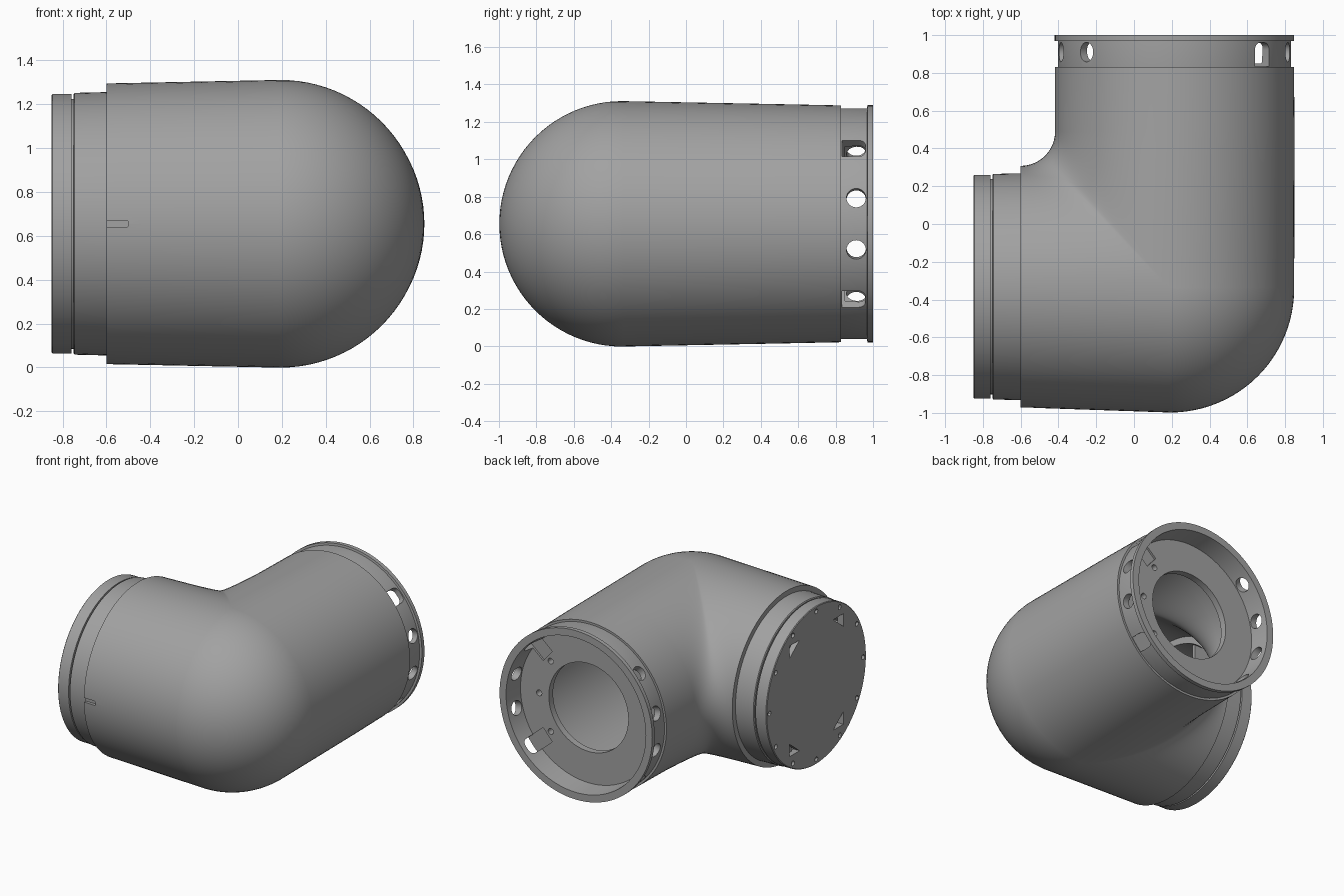
import bpy, bmesh, math
from mathutils import Vector, Matrix

if "Cube" in bpy.data.objects:
    bpy.data.objects.remove(bpy.data.objects["Cube"])

AXIS_Z = 0.655
SEG = 96

grey = bpy.data.materials.new("mid_grey")
grey.use_nodes = True
COLOUR = (0.36, 0.36, 0.36, 1)
grey.diffuse_color = COLOUR
grey.node_tree.nodes["Principled BSDF"].inputs["Base Color"].default_value = COLOUR


def finish(name, bm):
    bmesh.ops.remove_doubles(bm, verts=bm.verts, dist=0.0002)
    bmesh.ops.recalc_face_normals(bm, faces=bm.faces)
    mesh = bpy.data.meshes.new(name)
    bm.to_mesh(mesh)
    bm.free()
    mesh.materials.append(grey)
    obj = bpy.data.objects.new(name, mesh)
    bpy.context.collection.objects.link(obj)
    return obj


def activate(obj):
    bpy.ops.object.select_all(action='DESELECT')
    obj.select_set(True)
    bpy.context.view_layer.objects.active = obj


def smooth(obj):
    activate(obj)
    bpy.ops.object.shade_smooth_by_angle(angle=math.radians(30))


def loft(bm, rings, close=False):
    """Skin closed rings of points; optionally join the last ring to the first."""
    rows = [[bm.verts.new(p) for p in ring] for ring in rings]
    pairs = list(zip(rows, rows[1:]))
    if close:
        pairs.append((rows[-1], rows[0]))
    for a, b in pairs:
        n = len(a)
        for i in range(n):
            j = (i + 1) % n
            bm.faces.new((a[i], a[j], b[j], b[i]))


def revolve(name, profile, origin, axis, u):
    """Turn a closed (along, radius) profile about an axis."""
    axis, u, origin = Vector(axis), Vector(u), Vector(origin)
    v = axis.cross(u)
    bm = bmesh.new()
    angles = [math.tau * i / SEG for i in range(SEG)]
    loft(bm, [[origin + axis * a + (u * math.cos(t) + v * math.sin(t)) * r
               for t in angles] for a, r in profile], close=True)
    return finish(name, bm)


def prism(bm, outline, depth, origin, u, v, n):
    """Extrude a flat outline along n, as a cutter."""
    origin, u, v, n = Vector(origin), Vector(u), Vector(v), Vector(n)
    low = [bm.verts.new(origin + u * x + v * y) for x, y in outline]
    high = [bm.verts.new(w.co + n * depth) for w in low]
    bm.faces.new(low[::-1])
    bm.faces.new(high)
    for i in range(len(low)):
        j = (i + 1) % len(low)
        bm.faces.new((low[i], low[j], high[j], high[i]))


def cut(obj, bm):
    cutter = finish("cutter", bm)
    cutter.hide_render = True
    mod = obj.modifiers.new("cut", 'BOOLEAN')
    mod.operation, mod.solver, mod.object = 'DIFFERENCE', 'EXACT', cutter
    activate(obj)
    bpy.ops.object.modifier_apply(modifier=mod.name)
    bpy.data.objects.remove(cutter)


def circle(r, n=24):
    return [(r * math.cos(math.tau * i / n), r * math.sin(math.tau * i / n)) for i in range(n)]


def rounded(w, low, high, r):
    """Rectangle of half width w with its two upper corners rounded."""
    pts = [(-w, low), (w, low)]
    for cx, start in ((w - r, 0), (r - w, 90)):
        pts += [(cx + r * math.cos(math.radians(start + k)),
                 high - r + r * math.sin(math.radians(start + k))) for k in range(0, 91, 15)]
    return pts


# Elbow body: side arm, ball corner and back arm in one skin
corner, side_end = Vector((0.192, -0.342)), Vector((-0.6, -0.331))
back_mid, back_end = Vector((0.21, 0.49)), Vector((0.214, 0.83))
fillet, fillet_r = Vector((-0.6, 0.49)), 0.182
BALL_R = 0.656


def section(mid, outer, inner, r):
    ring = []
    for i in range(SEG):
        t = math.tau * i / SEG
        c = math.cos(t)
        p = mid + ((inner - mid) if c > 0 else (outer - mid)) * abs(c)
        ring.append((p.x, p.y, AXIS_Z + r * math.sin(t)))
    return ring


def fillet_point(degrees):
    a = math.radians(degrees)
    return fillet + Vector((math.sin(a), -math.cos(a))) * fillet_r


STEPS = 16
side, back = [], []
for k in range(STEPS + 1):
    t = k / STEPS
    s = 1 - (1 - t) ** 2
    mid, r = side_end.lerp(corner, s), 0.64 + (BALL_R - 0.64) * s
    side.append(section(mid, mid + Vector((0, -r)), fillet_point(45 * t), r))
    mid = back_mid.lerp(corner, s)
    back.append(section(mid, mid + Vector((r, 0)), fillet_point(90 - 45 * t), r))
ball = []
for k in range(1, 24):
    a = math.radians(90 * k / 24)
    out = corner + Vector((math.sin(a), -math.cos(a))) * BALL_R
    ball.append(section(corner, out, fillet_point(45), BALL_R))
end = section(back_end, back_end + Vector((0.633, 0)), Vector((-0.419, 0.83)), 0.633)

bm = bmesh.new()
loft(bm, side + ball + back[::-1] + [end])
body = finish("elbow_body", bm)
shell = body.modifiers.new("shell", 'SOLIDIFY')
shell.thickness, shell.offset = 0.05, -1
activate(body)
bpy.ops.object.modifier_apply(modifier=shell.name)

# Alignment notch on the front of the side arm
bm = bmesh.new()
prism(bm, rounded(0.016, -0.05, 0.1, 0.012), 0.06, (-0.6, -1.01, AXIS_Z),
      (0, 0, 1), (1, 0, 0), (0, 1, 0))
cut(body, bm)
smooth(body)

# Back neck with flange and inner mounting plate
neck = revolve("back_neck", [(0.8, 0.612), (0.832, 0.617), (0.968, 0.617), (0.97, 0.634),
                             (1.0, 0.634), (1.0, 0.58), (0.85, 0.565), (0.85, 0.33),
                             (0.8, 0.33)],
               (0.214, 0, AXIS_Z), (0, 1, 0), (1, 0, 0))
bm = bmesh.new()
for angle in (13, -13, 41, -41, 167, 193, 139, 221):
    a = math.radians(angle)
    n = Vector((math.cos(a), 0, math.sin(a)))
    slot = abs(angle) == 41
    shape = rounded(0.058, -0.075, 0.05, 0.04) if slot else circle(0.052)
    prism(bm, shape, 0.25, Vector((0.214, 0.91, AXIS_Z)) + n * 0.45,
          (-math.sin(a), 0, math.cos(a)), (0, 1, 0), n)
for angle in (0, 40, -40):
    a = math.radians(angle)
    prism(bm, circle(0.022, 16), 0.1, (0.214 + 0.41 * math.cos(a), 0.78, AXIS_Z + 0.41 * math.sin(a)),
          (1, 0, 0), (0, 0, 1), (0, 1, 0))
cut(neck, bm)
smooth(neck)

# Side collar with groove and closed cap
cap = revolve("side_cap", [(0.58, 0.601), (0.745, 0.597), (0.75, 0.59), (0.75, 0.57), (0.76, 0.57),
                           (0.76, 0.592), (0.845, 0.592), (0.85, 0.587), (0.85, 0), (0.8, 0),
                           (0.8, 0.54), (0.58, 0.54)],
              (0, -0.332, AXIS_Z), (-1, 0, 0), (0, 1, 0))
bm = bmesh.new()
for k in range(12):
    a = math.radians(30 * k)
    prism(bm, circle(0.018, 12), 0.05, (-0.83, -0.332 + 0.555 * math.cos(a), AXIS_Z + 0.555 * math.sin(a)),
          (0, 1, 0), (0, 0, 1), (-1, 0, 0))
for sy in (1, -1):
    for sz in (1, -1):
        prism(bm, [(-0.06, 0.045), (0.06, 0.045), (0.06, -0.05)], 0.2,
              (-0.75, -0.332 + 0.26 * sy, AXIS_Z + 0.37 * sz),
              (0, sy, 0), (0, 0, sz), (-1, 0, 0))
cut(cap, bm)
smooth(cap)

# Stiffening ribs behind the cap
bm = bmesh.new()
for offset in (-0.25, 0, 0.25):
    half = math.sqrt(0.545 ** 2 - offset ** 2)
    for size, shift in (((0.2, 0.025, 2 * half), (0, offset, 0)),
                        ((0.2, 2 * half, 0.025), (0, 0, offset))):
        place = Matrix.Translation(Vector((-0.71, -0.332, AXIS_Z)) + Vector(shift))
        bmesh.ops.create_cube(bm, size=1, matrix=place @ Matrix.Diagonal((*size, 1)))
finish("cap_ribs", bm)
